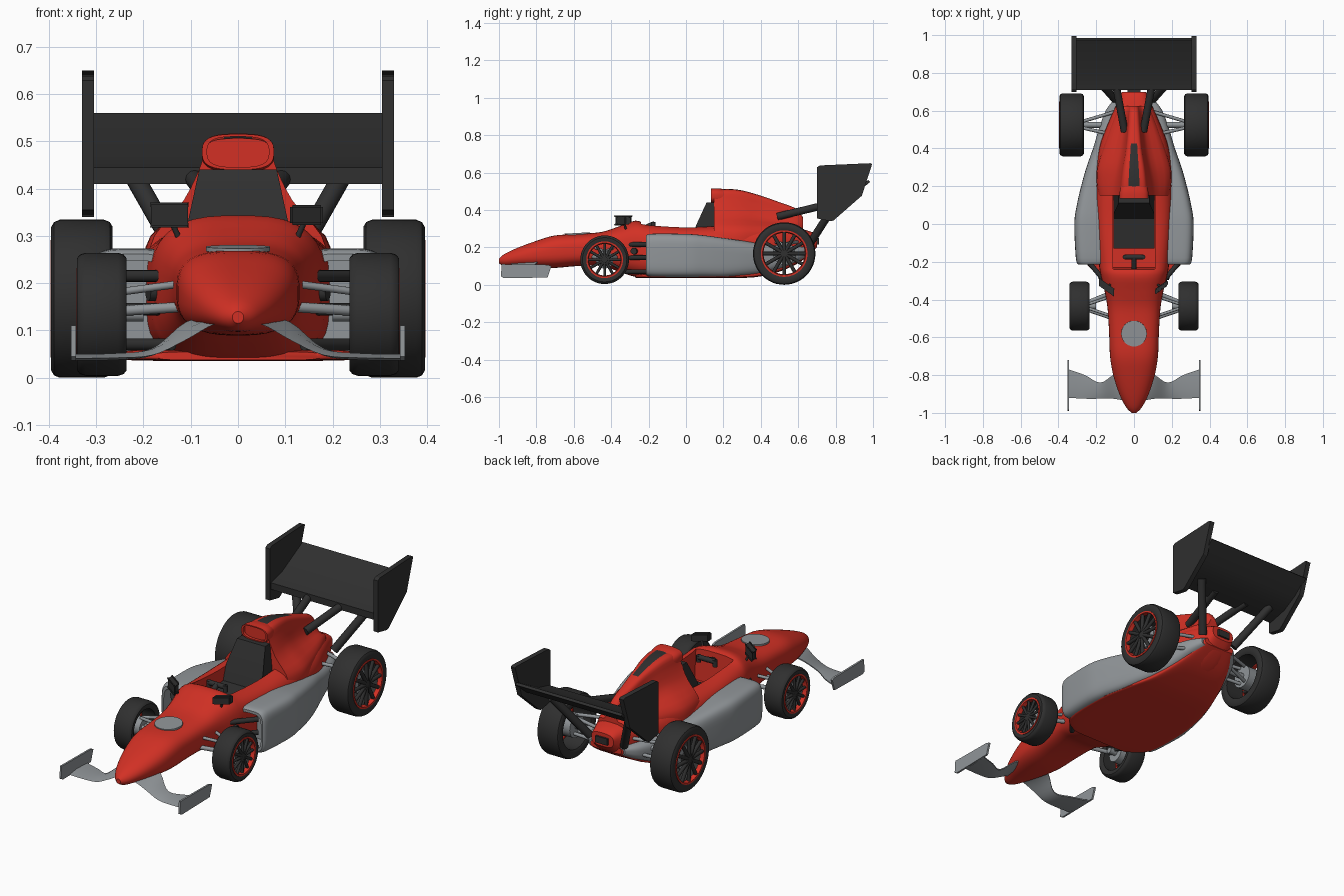
import bpy, bmesh, math
from mathutils import Vector

if "Cube" in bpy.data.objects:
    bpy.data.objects.remove(bpy.data.objects["Cube"])


def material(name, rgb):
    m = bpy.data.materials.new(name)
    m.diffuse_color = (*rgb, 1)
    m.use_nodes = True
    m.node_tree.nodes["Principled BSDF"].inputs["Base Color"].default_value = m.diffuse_color
    return m


RED = material("bright red", (0.65, 0.03, 0.018))
GREY = material("silver grey", (0.28, 0.30, 0.315))
DARK = material("charcoal", (0.029, 0.029, 0.029))


def finish(name, bm, *mats, angle=40):
    bmesh.ops.recalc_face_normals(bm, faces=bm.faces[:])
    me = bpy.data.meshes.new(name)
    bm.to_mesh(me)
    bm.free()
    ob = bpy.data.objects.new(name, me)
    bpy.context.collection.objects.link(ob)
    for m in mats:
        me.materials.append(m)
    shade(ob, angle)
    return ob


def shade(ob, angle=40):
    bpy.ops.object.select_all(action='DESELECT')
    ob.select_set(True)
    bpy.context.view_layer.objects.active = ob
    bpy.ops.object.shade_smooth_by_angle(angle=math.radians(angle))


def smooth(pts, n):
    """Curve through the given tuples, n steps per span."""
    out = []
    for i in range(len(pts) - 1):
        p = [Vector(pts[max(0, min(len(pts) - 1, i + k))]) for k in (-1, 0, 1, 2)]
        for j in range(n):
            t = j / n
            out.append(tuple(0.5 * (2 * p[1] + (p[2] - p[0]) * t
                       + (2 * p[0] - 5 * p[1] + 4 * p[2] - p[3]) * t * t
                       + (3 * p[1] - p[0] - 3 * p[2] + p[3]) * t ** 3)))
    return out + [tuple(pts[-1])]


def loft(name, rings, *mats, mouth=0, paint=None, angle=40):
    """Skin closed rings; mouth sinks a hollow into the first end."""
    if mouth:
        c = sum((Vector(p) for p in rings[0]), Vector()) / len(rings[0])
        lip = [c + (Vector(p) - c) * 0.86 for p in rings[0]]
        rings = [[p + Vector((0, mouth, 0)) for p in lip], lip] + rings
    bm = bmesh.new()
    vs = [[bm.verts.new(p) for p in r] for r in rings]
    n = len(rings[0])
    for a, b in zip(vs, vs[1:]):
        for j in range(n):
            f = bm.faces.new((a[j], a[(j + 1) % n], b[(j + 1) % n], b[j]))
            if paint and paint(f.calc_center_median().y, j):
                f.material_index = 1
    bm.faces.new(vs[0])
    bm.faces.new(vs[-1])
    return finish(name, bm, *mats, angle=angle)


def oval_rings(rows, s=1, steps=4, sides=40):
    """Rows of (y, x inner, x outer, z bottom, z top, squareness)."""
    rings = []
    for y, x0, x1, z0, z1, e in smooth(rows, steps):
        ring = []
        for k in range(sides):
            c, d = (f(2 * math.pi * (k + 0.5) / sides) for f in (math.cos, math.sin))
            px, pz = (math.copysign(abs(v) ** (2 / e), v) for v in (c, d))
            ring.append((s * ((x0 + x1) / 2 + px * (x1 - x0) / 2), y,
                         (z0 + z1) / 2 + pz * (z1 - z0) / 2))
        rings.append(ring)
    return rings


def centred(rows):
    return [(y, -w, w, a, b, e) for y, w, a, b, e in rows]


def prism(name, pts, x0, x1, mat):
    return loft(name, [[(x, y, z) for y, z in pts] for x in (x0, x1)], mat, angle=30)


def add_bar(bm, p, q, r, sides=12):
    p, q = Vector(p), Vector(q)
    m = (q - p).to_track_quat('Z', 'Y').to_matrix().to_4x4()
    m.translation = (p + q) / 2
    bmesh.ops.create_cone(bm, cap_ends=True, segments=sides, radius1=r, radius2=r,
                          depth=(q - p).length, matrix=m)


def bars(name, specs, mat, s=1, sides=12):
    bm = bmesh.new()
    for p, q, r in specs:
        add_bar(bm, (s * p[0], *p[1:]), (s * q[0], *q[1:]), r, sides)
    return finish(name, bm, mat)


def lathe(name, prof, cx, cy, cz, mat, n=48):
    """Turn a closed (radius, x) profile around the axle."""
    rings = [[(cx + x, cy + r * math.cos(a), cz + r * math.sin(a)) for r, x in prof]
             for a in (2 * math.pi * i / n for i in range(n))]
    bm = bmesh.new()
    vs = [[bm.verts.new(p) for p in ring] for ring in rings]
    k = len(prof)
    for i in range(n):
        a, b = vs[i], vs[(i + 1) % n]
        for j in range(k):
            bm.faces.new((a[j], a[(j + 1) % k], b[(j + 1) % k], b[j]))
    return finish(name, bm, mat, angle=35)


# main body from nose to tail, with the cockpit cut out
body = loft("body", oval_rings(centred([
    (-1.0, .012, .115, .14, 2), (-.97, .042, .10, .165, 2), (-.9, .078, .095, .198, 2.2),
    (-.8, .11, .09, .235, 2.5), (-.7, .127, .09, .264, 2.8), (-.58, .132, .10, .271, 3),
    (-.45, .14, .10, .283, 3), (-.36, .155, .07, .312, 3), (-.27, .177, .042, .343, 3),
    (-.2, .187, .04, .325, 3.5), (0, .2, .04, .31, 4), (.2, .205, .04, .32, 3.2),
    (.4, .185, .05, .32, 3), (.55, .13, .09, .31, 3), (.65, .085, .15, .29, 3),
    (.70, .065, .2, .27, 3)])), RED)
cutter = prism("cockpit_cutter", [(-.23, .17), (-.25, .5), (.16, .5), (.16, .17)], -.11, .11, RED)
cutter.hide_render = True
mod = body.modifiers.new("cockpit", 'BOOLEAN')
mod.object, mod.solver = cutter, 'EXACT'
bpy.context.view_layer.objects.active = body
bpy.ops.object.modifier_apply(modifier="cockpit")
bpy.data.objects.remove(cutter)
shade(body)

# engine cover: narrow spine flaring to the shoulders, dark strip on top
rings = []
for y, wb, wm, zm, wt, zt in smooth([
        (.15, .19, .115, .375, .076, .505), (.22, .198, .11, .37, .072, .511),
        (.3, .195, .095, .37, .062, .503), (.4, .165, .075, .355, .045, .475),
        (.5, .13, .06, .34, .035, .44), (.59, .095, .05, .33, .028, .405),
        (.625, .08, .04, .31, .022, .36)], 4):
    half = [(wb, .24), (wb * .93, .3), (wm, zm), (wt * 1.05, zt - (zt - zm) * .45),
            (wt * .85, zt - .012), (wt * .4, zt)]
    prof = smooth(half + [(-x, z) for x, z in reversed(half)], 3)
    rings.append([(x, y, z) for x, z in prof])
loft("engine_cover", rings, RED, DARK, paint=lambda y, j: y < .43 and 15 <= j <= 17)
loft("air_intake", oval_rings(centred([(.135, .076, .44, .515, 3), (.17, .076, .43, .516, 3),
     (.21, .068, .42, .51, 3)])), RED, mouth=.05)

# floor under the pods
loft("floor", oval_rings(centred([(-.27, .17, .037, .055, 5), (-.19, .262, .036, .06, 5),
     (.05, .275, .036, .06, 5), (.25, .24, .036, .06, 5), (.4, .195, .045, .075, 5),
     (.55, .145, .09, .13, 5), (.67, .09, .165, .2, 5)])), RED)

# seat with tall headrest
seat = prism("seat", [(-.13, .175), (-.13, .22), (.03, .24), (.055, .32), (.11, .44), (.165, .44),
                      (.165, .175)], -.108, .108, DARK)
for v in seat.data.vertices:
    if v.co.z > .4:
        v.co.x *= .76

# steering wheel and column
bars("steering_wheel", [((-.05, -.175, .325), (.05, -.175, .325), .013),
                        ((-.048, -.175, .3), (-.048, -.175, .335), .012),
                        ((.048, -.175, .3), (.048, -.175, .335), .012),
                        ((0, -.175, .325), (0, -.25, .29), .014)], DARK)

# round plate on the nose
bars("nose_disc", [((0, -.58, .268), (0, -.5805, .277), .068)], GREY, sides=40)

# rear wing plane
prism("rear_wing", [(.71, .41), (.71, .445), (.80, .467), (.975, .56), (.985, .55), (.9, .48),
                    (.82, .435)], -.31, .31, DARK)

# tail light
prism("tail_light", [(.695, .215), (.695, .25), (.71, .25), (.71, .215)], -.035, .035, DARK)

# front wing: swept down from the nose, then flat
rings = []
for x, y0, z0, y1, z1 in smooth([
        (-.345, -.92, .041, -.77, .043), (-.26, -.925, .042, -.80, .046),
        (-.18, -.925, .048, -.84, .06), (-.11, -.925, .08, -.80, .115),
        (-.05, -.935, .113, -.78, .125), (0, -.94, .117, -.78, .125),
        (.05, -.935, .113, -.78, .125), (.11, -.925, .08, -.80, .115),
        (.18, -.925, .048, -.84, .06), (.26, -.925, .042, -.80, .046),
        (.345, -.92, .041, -.77, .043)], 4):
    ym, zm = y0 * .6 + y1 * .4, z0 * .6 + z1 * .4
    rings.append([(x, y0, z0), (x, ym, zm + .008), (x, y1, z1 + .003),
                  (x, y1, z1 - .003), (x, ym, zm - .006)])
loft("front_wing", rings, GREY)

for s, side in ((1, "right"), (-1, "left")):
    # side pod with hollow inlet
    loft("side_pod_" + side, oval_rings([
        (-.215, .15, .295, .055, .262, 4.5), (-.18, .14, .308, .043, .273, 4.5),
        (0, .13, .316, .04, .272, 4.5), (.1, .13, .303, .04, .264, 4.2),
        (.2, .13, .28, .04, .25, 4), (.3, .1, .252, .045, .236, 3.6),
        (.4, .07, .217, .055, .222, 3.2), (.5, .04, .187, .08, .212, 3),
        (.6, .03, .15, .125, .205, 3), (.66, .03, .105, .16, .2, 3)], s), GREY, mouth=.1)

    # wing end plates
    prism("rear_wing_end_" + side, [(.70, .355), (.70, .628), (.715, .638), (.985, .65), (.995, .645),
          (.94, .476), (.79, .345), (.775, .34)], s * .304, s * .33, DARK)
    prism("front_wing_end_" + side, [(-.99, .045), (-.985, .11), (-.74, .107), (-.72, .1), (-.74, .04),
          (-.975, .036)], s * .343, s * .353, GREY)

    # rear wing struts
    bars("rear_wing_strut_" + side, [((.05, .49, .365), (.10, .76, .43), .02),
                                     ((.10, .66, .215), (.225, .80, .435), .021)], DARK, s)

    # mirror on a stalk
    bm = bmesh.new()
    bmesh.ops.create_cube(bm, size=1)
    for v in bm.verts:
        x, y, z = v.co
        v.co = (s * (.145 + x * .07), -.335 + y * .03 + x * .05, .344 + z * .043)
    bmesh.ops.bevel(bm, geom=bm.edges[:], offset=.005, segments=2, affect='EDGES')
    finish("mirror_" + side, bm, DARK)
    bars("mirror_stalk_" + side, [((.125, -.32, .295), (.145, -.335, .34), .006)], DARK, s)

    # suspension arms and dark stays ahead of the pod
    bars("front_suspension_" + side, [
        ((.11, -.36, .15), (.27, -.425, .14), .011), ((.11, -.50, .15), (.27, -.445, .14), .011),
        ((.11, -.38, .2), (.26, -.43, .18), .008), ((.11, -.49, .2), (.26, -.44, .18), .008),
        ((.2, -.435, .135), (.31, -.435, .135), .016)], GREY, s)
    bars("pod_stays_" + side, [((.14, -.32, z), (.25, -.19, z), .013) for z in (.215, .145, .07)]
         + [((.16, -.27, .18), (.19, -.28, .18), .018)], DARK, s)
    bars("rear_suspension_" + side, [
        ((.10, .47, .23), (.30, .515, .22), .009), ((.08, .60, .23), (.30, .535, .22), .009),
        ((.10, .47, .15), (.30, .515, .13), .009), ((.08, .60, .16), (.30, .535, .13), .009),
        ((.07, .525, .17), (.37, .525, .167), .016)], GREY, s)

    # wheels: tyre, red rim, spokes, hub and brake drum
    for end, x, w, y, r in (("front", .288, .105, -.435, .13), ("rear", .33, .13, .525, .167)):
        tag, z, h = f"{end}_{side}", r + (.004 if end == "front" else 0), w / 2
        cx, q = s * x, r * .71
        lathe("tyre_" + tag, [(q, -h + .006), (q + .01, -h), (r * .91, -h), (r * .97, -h + .006),
              (r, -h + .018), (r, h - .018), (r * .97, h - .006), (r * .91, h), (q + .01, h),
              (q, h - .006)], cx, y, z, DARK)
        o = s * (h - .008)
        lathe("rim_" + tag, [(q + .006, o - s * .012), (q + .006, o + s * .009),
              (q - .003, o + s * .009), (q - .008, o - s * .012)], cx, y, z, RED)
        spokes = []
        for i in range(12):
            a = 2 * math.pi * i / 12
            c, d = math.cos(a), math.sin(a)
            spokes.append(((cx + o, y + r * .1 * c, z + r * .1 * d),
                           (cx + o - s * .004, y + q * c, z + q * d), r * .058))
        spokes.append(((cx + o - s * .03, y, z), (cx + o + s * .006, y, z), r * .2))
        bars("spokes_" + tag, spokes, DARK, sides=10)
        bars("brake_drum_" + tag, [((cx - s * h * .9, y, z), (cx + o - s * .025, y, z), r * .36)],
             GREY, sides=28)
